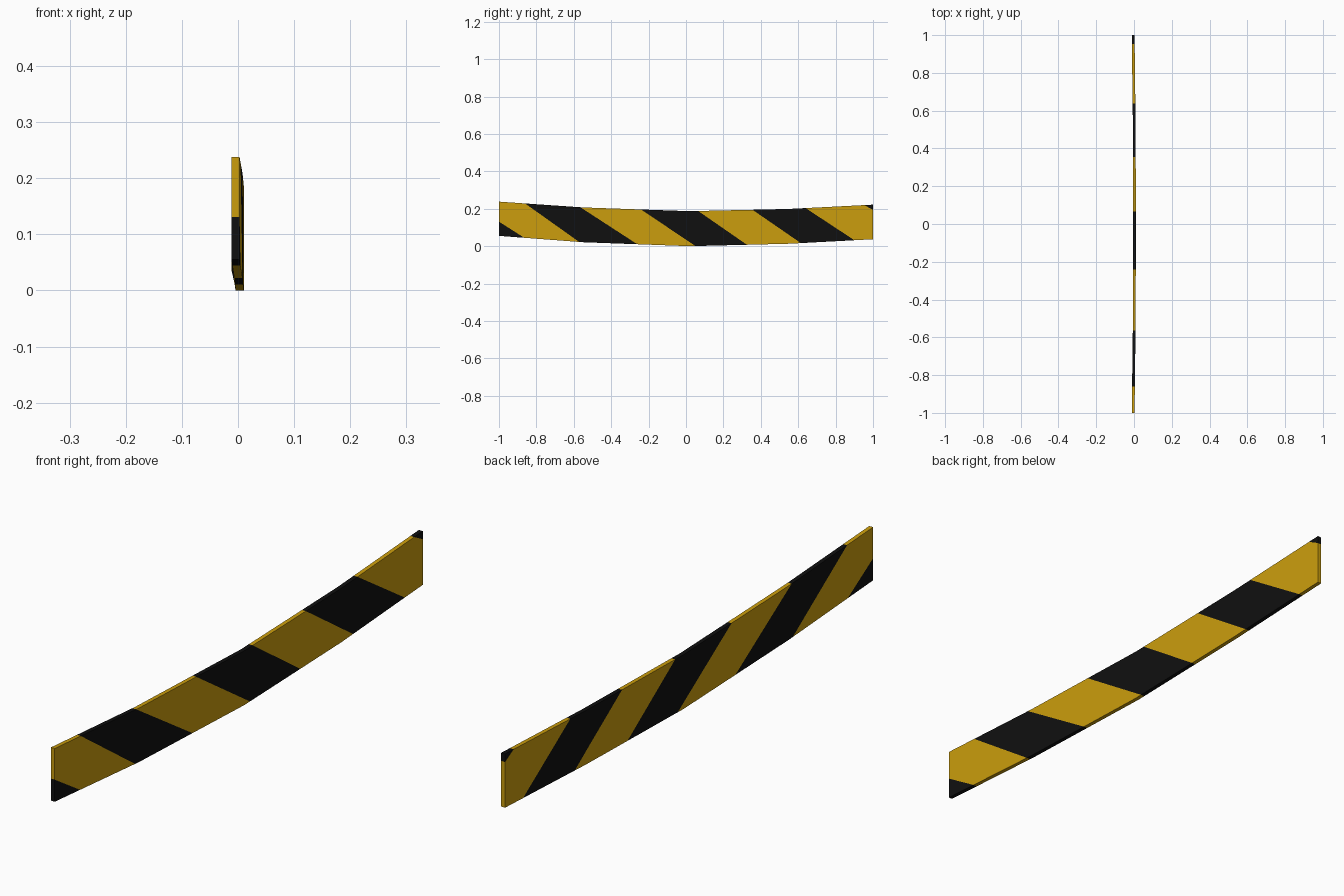
import bpy, bmesh
from mathutils import Vector

if "Cube" in bpy.data.objects:
    bpy.data.objects.remove(bpy.data.objects["Cube"])

# Two flat colours
def make_mat(name, col):
    m = bpy.data.materials.new(name)
    m.diffuse_color = (*col, 1)
    m.use_nodes = True
    m.node_tree.nodes["Principled BSDF"].inputs["Base Color"].default_value = m.diffuse_color
    return m

yellow = make_mat("hazard yellow", (0.60, 0.34, 0.004))
black = make_mat("hazard black", (0.005, 0.005, 0.005))

# Sagging path: y, centre x, bottom z, top z
stations = [(-1.0, -0.0045, 0.055, 0.238),
            (-0.55, 0.001, 0.021, 0.207),
            (0.02, 0.003, 0.0, 0.187),
            (0.55, 0.001, 0.013, 0.199),
            (1.0, -0.0045, 0.037, 0.222)]
half = 0.0073

# Tape body: a thin rectangular section swept through the stations
bm = bmesh.new()
rings = [[bm.verts.new(p) for p in ((x - half, y, lo), (x + half, y, lo),
                                    (x + half, y, hi), (x - half, y, hi))]
         for y, x, lo, hi in stations]
for a, b in zip(rings, rings[1:]):
    for i in range(4):
        j = (i + 1) % 4
        bm.faces.new((a[i], a[j], b[j], b[i]))
bm.faces.new(rings[0])
bm.faces.new(rings[-1])
bmesh.ops.recalc_face_normals(bm, faces=bm.faces[:])

# Diagonal stripe edges: (top y, top z, bottom y, bottom z)
edges = [(-1.0, 0.131, -0.865, 0.045), (-0.86, 0.228, -0.57, 0.022),
         (-0.565, 0.208, -0.26, 0.010), (-0.24, 0.196, 0.05, 0.001),
         (0.065, 0.188, 0.325, 0.008), (0.355, 0.195, 0.615, 0.016),
         (0.64, 0.203, 0.90, 0.032), (0.952, 0.220, 1.0, 0.194)]
planes = []
for y1, z1, y2, z2 in edges:
    planes.append((Vector((0, y1, z1)), Vector((0, z1 - z2, y2 - y1)).normalized()))
for co, no in planes:
    bmesh.ops.bisect_plane(bm, geom=bm.verts[:] + bm.edges[:] + bm.faces[:],
                           dist=1e-5, plane_co=co, plane_no=no)

# Alternate colours between stripe edges
for f in bm.faces:
    c = f.calc_center_median()
    passed = sum((c - co).dot(no) > 0 for co, no in planes)
    f.material_index = 1 if passed % 2 == 0 else 0

me = bpy.data.meshes.new("hazard_tape")
bm.to_mesh(me)
bm.free()
me.materials.append(yellow)
me.materials.append(black)
ob = bpy.data.objects.new("hazard_tape", me)
bpy.context.collection.objects.link(ob)
